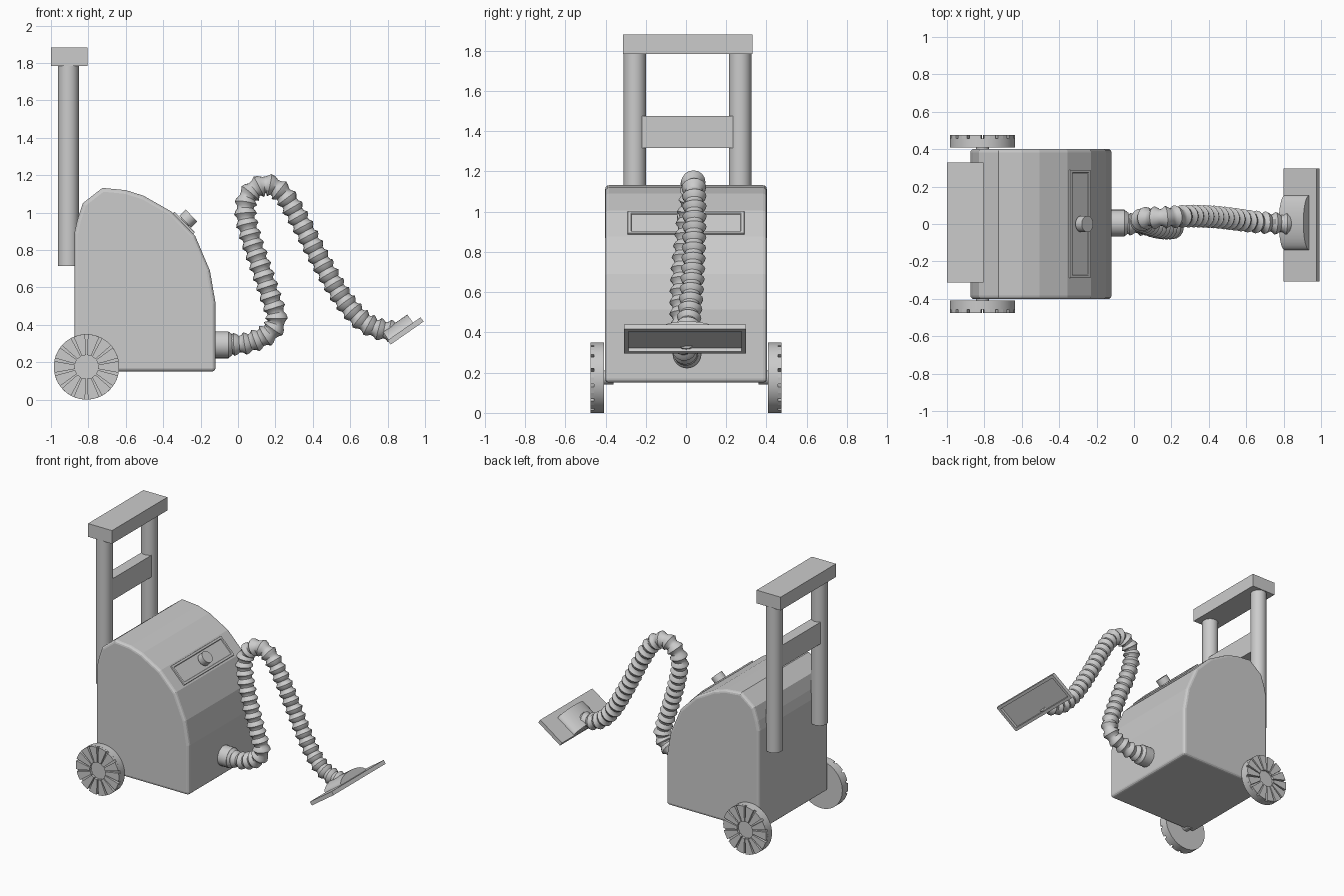
import bpy, bmesh, math
from mathutils import Vector, Matrix

if "Cube" in bpy.data.objects:
    bpy.data.objects.remove(bpy.data.objects["Cube"])


def make_obj(name, bm, bevel=0.0, segs=2, smooth=None):
    bmesh.ops.recalc_face_normals(bm, faces=bm.faces)
    me = bpy.data.meshes.new(name)
    bm.to_mesh(me)
    bm.free()
    ob = bpy.data.objects.new(name, me)
    bpy.context.collection.objects.link(ob)
    if bevel:
        m = ob.modifiers.new("bevel", 'BEVEL')
        m.width, m.segments = bevel, segs
        m.limit_method, m.angle_limit = 'ANGLE', math.radians(50)
    if smooth:
        bpy.ops.object.select_all(action='DESELECT')
        ob.select_set(True)
        bpy.context.view_layer.objects.active = ob
        bpy.ops.object.shade_smooth_by_angle(angle=math.radians(smooth))
    return ob


def prism(bm, pts, vec):
    """Extrude a closed 3D outline along vec."""
    f = bm.faces.new([bm.verts.new(p) for p in pts])
    r = bmesh.ops.extrude_face_region(bm, geom=[f])
    bmesh.ops.translate(bm, vec=vec, verts=[v for v in r["geom"] if isinstance(v, bmesh.types.BMVert)])


def box(name, lo, hi):
    bm = bmesh.new()
    prism(bm, [(lo[0], lo[1], lo[2]), (hi[0], lo[1], lo[2]), (hi[0], hi[1], lo[2]), (lo[0], hi[1], lo[2])],
          (0, 0, hi[2] - lo[2]))
    return make_obj(name, bm)


def tube(name, p0, p1, r0, r1=None, n=24):
    p0, p1 = Vector(p0), Vector(p1)
    d = p1 - p0
    bm = bmesh.new()
    M = Matrix.Translation((p0 + p1) / 2) @ d.to_track_quat('Z', 'Y').to_matrix().to_4x4()
    bmesh.ops.create_cone(bm, cap_ends=True, segments=n, radius1=r0, radius2=r1 or r0, depth=d.length, matrix=M)
    return make_obj(name, bm, smooth=35)


def recessed_plate(name, M, lx, ly, h, rim, depth, bevel=0.0):
    """Plate lying on local z=0..h with a sunken area in its top face."""
    bm = bmesh.new()
    bmesh.ops.create_cube(bm, size=1, matrix=Matrix.Translation((0, 0, h / 2)) @ Matrix.Diagonal((lx, ly, h, 1)))
    bm.normal_update()
    top = max(bm.faces, key=lambda f: f.calc_center_median().z)
    bmesh.ops.inset_region(bm, faces=[top], thickness=rim)
    r = bmesh.ops.extrude_face_region(bm, geom=[top])
    vs = [g for g in r["geom"] if isinstance(g, bmesh.types.BMVert)]
    if top.is_valid:
        bmesh.ops.delete(bm, geom=[top], context='FACES_ONLY')
    bmesh.ops.translate(bm, vec=(0, 0, -depth), verts=vs)
    bmesh.ops.transform(bm, matrix=M, verts=bm.verts)
    return make_obj(name, bm, bevel)


# body: side profile extruded across y
profile = [(-.875, .15), (-.12, .15), (-.12, .515), (-.15, .69), (-.23, .877), (-.355, 1.005), (-.505, 1.09),
           (-.6, 1.12), (-.725, 1.132), (-.83, 1.05), (-.86, .957), (-.875, .89)]
bm = bmesh.new()
prism(bm, [(x, -.402, z) for x, z in profile], (0, .804, 0))
make_obj("body", bm, .02, 3)

# control panel and knob on the sloped facet
zn = Vector((.715, 0, .70)).normalized()
yn = Vector((0, 1, 0))
xn = yn.cross(zn)


def frame(o, x, y, z):
    M = Matrix((x, y, z)).transposed().to_4x4()
    M.translation = o
    return M


pc = Vector((-.293, 0, .941))
recessed_plate("control_panel", frame(pc - zn * .015, xn, yn, zn), .155, .58, .027, .024, .009, .004)
tube("knob_collar", pc - zn * .01, pc + zn * .025, .03)
tube("knob", pc + zn * .015, pc + zn * .062, .044)

# pull handle
for s, side in ((-1, "right"), (1, "left")):
    tube("handle_post_" + side, (-.907, .007 + s * .262, .715), (-.907, .007 + s * .262, 1.80), .056)
box("handle_grip", (-1, -.313, 1.785), (-.805, .33, 1.882))
box("handle_crossbar", (-.945, -.23, 1.318), (-.865, .245, 1.477))

# wheels: disc with raised radial wedges
R, HUB, N = .175, .063, 14
wc = Vector((-.81, 0, .175))
for s, side in ((-1, "right"), (1, "left")):
    tube("wheel_" + side, wc + Vector((0, s * .408, 0)), wc + Vector((0, s * .457, 0)), R, n=56)
    tube("axle_" + side, wc + Vector((0, s * .36, 0)), wc + Vector((0, s * .42, 0)), .035)
    bm = bmesh.new()
    for i in range(N):
        a = 2 * math.pi * i / N
        w = math.pi / N * .8
        pts = [(HUB, a - w), (R, a - w), (R, a), (R, a + w), (HUB, a + w), (HUB, a)]
        prism(bm, [wc + Vector((r * math.cos(t), s * .45, r * math.sin(t))) for r, t in pts], (0, s * .025, 0))
    make_obj("wheel_spokes_" + side, bm)

# hose connector
tube("hose_socket", (-.14, .005, .293), (-.05, .005, .293), .072)
tube("hose_socket_taper", (-.05, .005, .293), (-.03, .005, .293), .07, .055)

# corrugated hose swept along a smooth path
path = [Vector(p) for p in [
    (-.05, 0, .293), (.06, -.005, .305), (.165, -.015, .355), (.205, -.02, .433), (.168, -.022, .567),
    (.115, -.015, .727), (.07, 0, .86), (.04, .015, .995), (.06, .03, 1.095), (.147, .035, 1.148),
    (.24, .04, 1.10), (.33, .042, .957), (.436, .037, .754), (.543, .025, .567), (.64, .012, .444),
    (.73, .005, .385), (.84, 0, .362)]]
pts = []
ext = [path[0] * 2 - path[1]] + path + [path[-1] * 2 - path[-2]]
for a, b, c, d in zip(ext, ext[1:], ext[2:], ext[3:]):
    for k in range(30):
        t = k / 30
        pts.append(.5 * (2 * b + (c - a) * t + (2 * a - 5 * b + 4 * c - d) * t * t
                         + (3 * b - a - 3 * c + d) * t ** 3))
pts.append(path[-1])
dist = [0]
for a, b in zip(pts, pts[1:]):
    dist.append(dist[-1] + (b - a).length)
RIBS, SIDES = 38, 16
bm = bmesh.new()
prev, j = None, 0
for k in range(RIBS * 4 + 1):
    target = dist[-1] * k / (RIBS * 4)
    while j < len(dist) - 2 and dist[j + 1] < target:
        j += 1
    u = (target - dist[j]) / (dist[j + 1] - dist[j])
    p = pts[j].lerp(pts[j + 1], u)
    tan = (pts[min(j + 6, len(pts) - 1)] - pts[max(j - 5, 0)]).normalized()
    n = (yn - tan * yn.dot(tan)).normalized()
    b = tan.cross(n)
    r = (.044, .047, .061, .055)[k % 4]
    ring = [bm.verts.new(p + (n * math.cos(q) + b * math.sin(q)) * r)
            for q in (2 * math.pi * i / SIDES for i in range(SIDES))]
    if prev:
        for i in range(SIDES):
            bm.faces.new((prev[i], prev[i - 1], ring[i - 1], ring[i]))
    else:
        bm.faces.new(ring)
    prev = ring
bm.faces.new(prev)
make_obj("hose", bm, smooth=40)

# floor nozzle: tilted plate, open underneath, with a domed back
t = Vector((.82, 0, .572)).normalized()
down = t.cross(yn) * -1
if down.z > 0:
    down = -down
c = Vector((.904, -.005, .3556))
recessed_plate("nozzle_plate", frame(c - down * .028, t, t.cross(down) * -1, down), .215, .605, .028, .03, .02)
base = c - down * .025 - t * .102
bm = bmesh.new()
prism(bm, [base + yn * (.147 * math.cos(a) + .012) - down * (.056 * math.sin(a))
           for a in (math.pi * i / 16 for i in range(17))], t * .16)
make_obj("nozzle_dome", bm, smooth=35)
